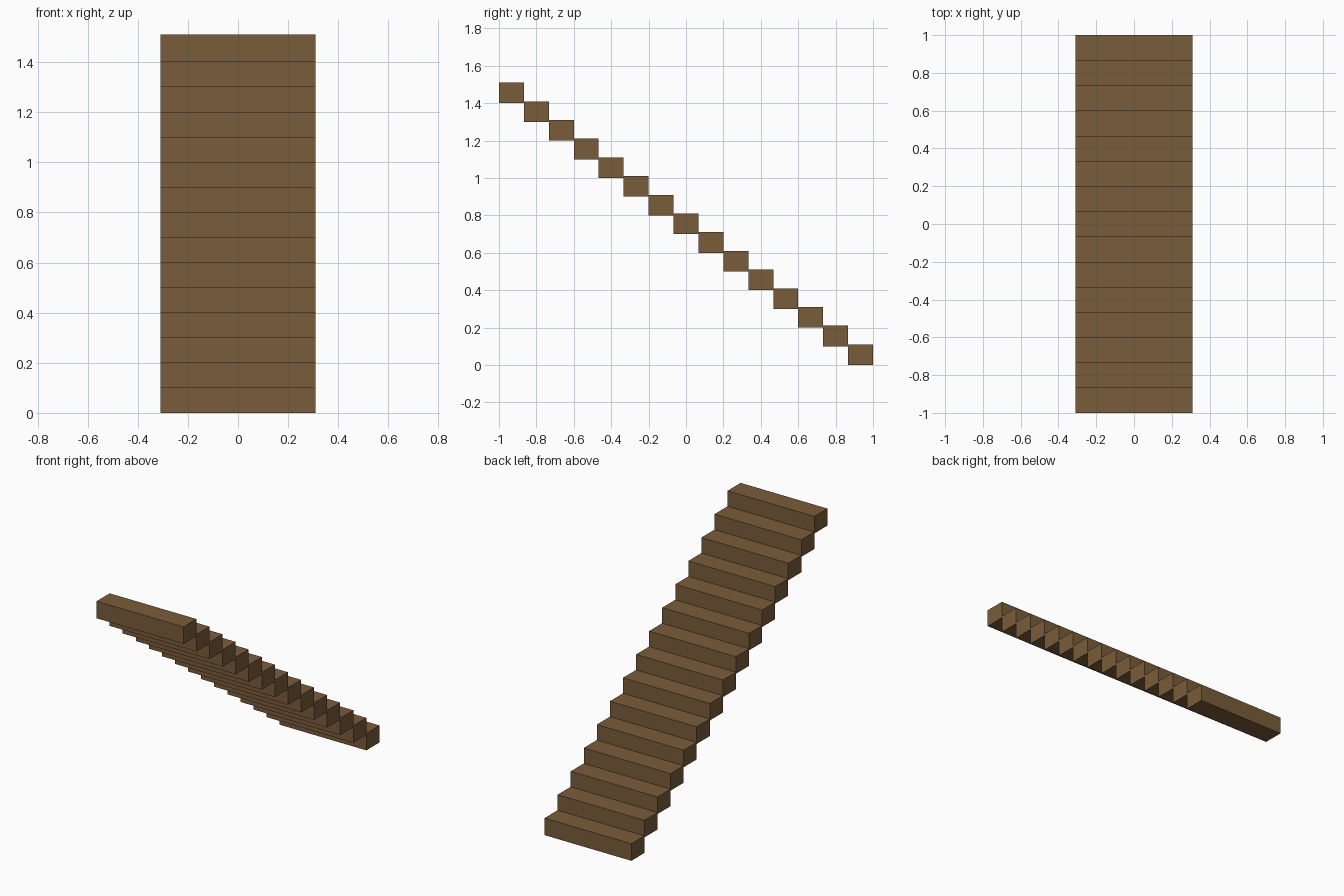
import bpy

if "Cube" in bpy.data.objects:
    bpy.data.objects.remove(bpy.data.objects["Cube"])

STEPS = 15
DEPTH = 2.0 / STEPS      # tread depth along y
RISE = 0.1               # height gained per step
THICK = 0.11             # block height, slightly overlapping the next
WIDTH = 0.62

wood = bpy.data.materials.new("brown_wood")
wood.diffuse_color = (0.195, 0.107, 0.042, 1)
wood.use_nodes = True
wood.node_tree.nodes["Principled BSDF"].inputs["Base Color"].default_value = wood.diffuse_color


def add_step(i):
    # Solid block; the flight climbs from the back (+y) to the front (-y)
    y = 1.0 - DEPTH * (i + 0.5)
    z = RISE * i + THICK / 2
    bpy.ops.mesh.primitive_cube_add(size=1, location=(0, y, z))
    step = bpy.context.object
    step.name = f"stair_step_{i + 1:02d}"
    step.scale = (WIDTH, DEPTH, THICK)
    bpy.ops.object.transform_apply(location=False, rotation=False, scale=True)
    step.data.materials.append(wood)


# Flight of steps
for i in range(STEPS):
    add_step(i)
